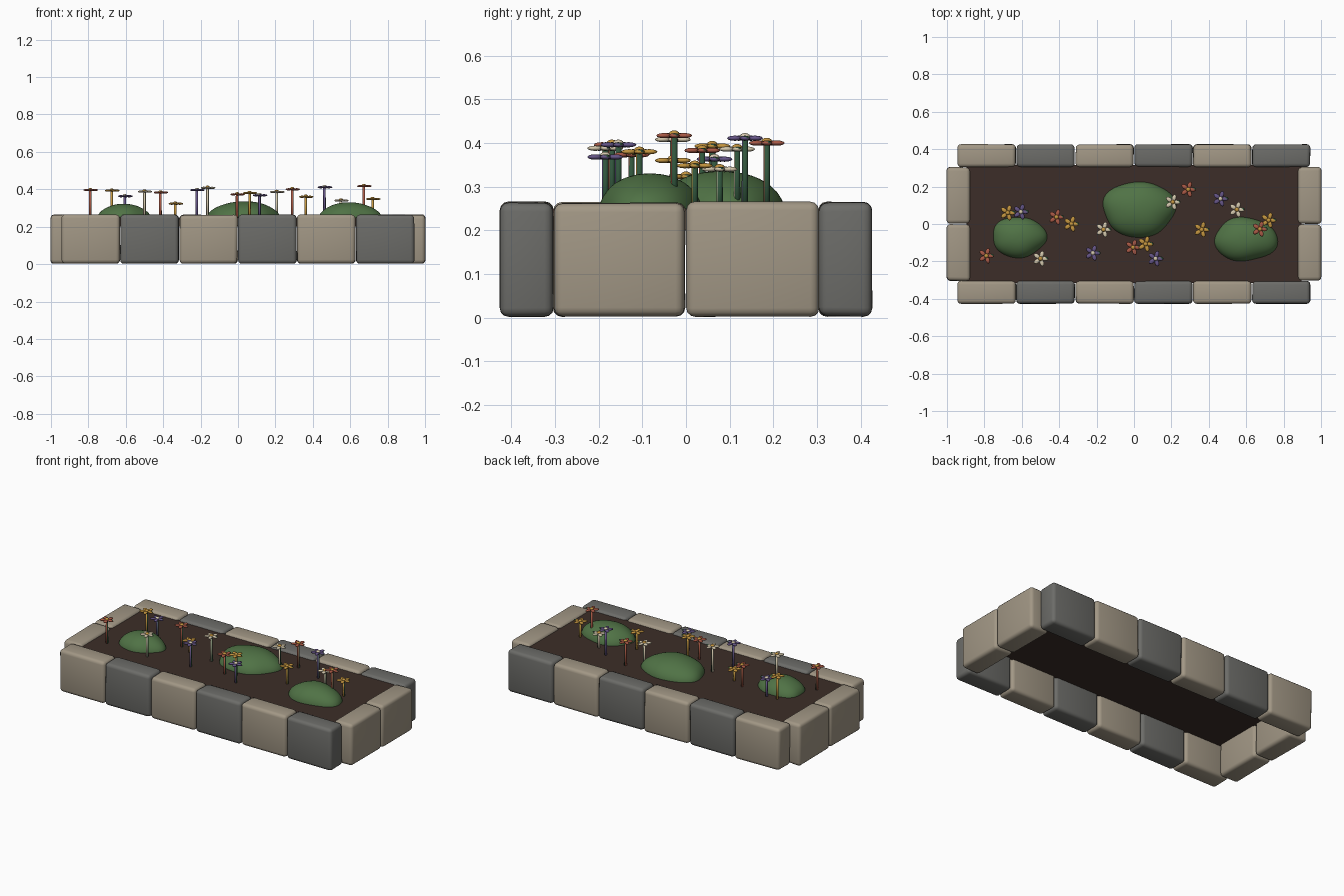
import bpy, bmesh, math, random
from mathutils import Matrix, Vector

if "Cube" in bpy.data.objects:
    bpy.data.objects.remove(bpy.data.objects["Cube"])

random.seed(7)

def material(name, rgb):
    m = bpy.data.materials.new(name)
    m.diffuse_color = (*rgb, 1)
    m.use_nodes = True
    m.node_tree.nodes["Principled BSDF"].inputs["Base Color"].default_value = m.diffuse_color
    return m

BEIGE = material("beige_stone", (0.36, 0.31, 0.235))
GREY = material("grey_stone", (0.15, 0.15, 0.14))
SOIL = material("soil", (0.045, 0.027, 0.021))
LEAF = material("leaf", (0.08, 0.17, 0.06))
STEM = material("stem", (0.03, 0.09, 0.045))
GOLD = material("gold", (0.55, 0.30, 0.05))
PETALS = {"red": material("red", (0.40, 0.10, 0.06)),
          "gold": GOLD,
          "purple": material("purple", (0.13, 0.09, 0.24)),
          "white": material("white", (0.66, 0.58, 0.42))}

def finish(bm, name, mats, angle=180):
    me = bpy.data.meshes.new(name)
    bmesh.ops.recalc_face_normals(bm, faces=bm.faces)
    for f in bm.faces:
        f.smooth = angle > 0
    bm.to_mesh(me)
    bm.free()
    for m in mats:
        me.materials.append(m)
    ob = bpy.data.objects.new(name, me)
    bpy.context.collection.objects.link(ob)
    return ob

def stone(name, x0, x1, y0, y1, mat):
    bm = bmesh.new()
    size = Vector((x1 - x0, y1 - y0, 0.265))
    centre = Vector(((x0 + x1) / 2, (y0 + y1) / 2, 0.1375))
    bmesh.ops.create_cube(bm, size=1)
    for v in bm.verts:
        v.co = Vector([c * s for c, s in zip(v.co, size)])
        v.co *= 1 - random.uniform(0, 0.03)
    bmesh.ops.bevel(bm, geom=bm.edges[:], offset=0.02, segments=3,
                    profile=0.5, affect='EDGES')
    bmesh.ops.translate(bm, verts=bm.verts, vec=centre)
    for v in bm.verts:
        v.co.z = max(v.co.z, 0.0)
    lowest = min(v.co.z for v in bm.verts)
    bmesh.ops.translate(bm, verts=bm.verts, vec=(0, 0, -lowest + 0.002))
    finish(bm, name, [mat])

# Stone border: long rows, then the two ends
W = 1.89 / 6
for side, label in ((-1, "front"), (1, "back")):
    for i in range(6):
        x = -0.945 + i * W
        ya, yb = sorted((side * 0.427, side * 0.303))
        stone(f"{label}_stone_{i + 1}", x, x + W, ya, yb, GREY if i % 2 else BEIGE)
for side, label in ((-1, "left"), (1, "right")):
    for i in range(2):
        xa, xb = sorted((side * 1.003, side * 0.875))
        stone(f"{label}_stone_{i + 1}", xa, xb, -0.306 + i * 0.306, i * 0.306, BEIGE)

# Soil slab
bm = bmesh.new()
bmesh.ops.create_cube(bm, size=1, matrix=Matrix.Translation((0, 0, 0.225))
                      @ Matrix.Diagonal((1.79, 0.63, 0.05, 1)))
finish(bm, "soil", [SOIL], 0)

# Lumpy green mounds
def mound(name, x, y, rx, ry, top, phase):
    bm = bmesh.new()
    bmesh.ops.create_icosphere(bm, subdivisions=4, radius=1)
    for v in bm.verts:
        a = math.atan2(v.co.y, v.co.x)
        flat = math.hypot(v.co.x, v.co.y)
        k = 1 + flat * (0.04 * math.sin(3 * a + phase) + 0.02 * math.sin(5 * a + 2 * phase))
        h = (top - 0.24) * (1 + 0.05 * math.sin(4 * v.co.x + phase) * flat)
        v.co = Vector((x + v.co.x * rx * k, y + v.co.y * ry * k,
                       0.24 + v.co.z * (h if v.co.z > 0 else 0.03)))
    finish(bm, name, [LEAF])

mound("left_mound", -0.615, -0.07, 0.145, 0.11, 0.322, 1.0)
mound("middle_mound", 0.027, 0.08, 0.195, 0.15, 0.336, 0.3)
mound("right_mound", 0.597, -0.083, 0.17, 0.117, 0.33, 2.2)

# Flowers: stem, five petals, domed centre
def flower(name, x, y, z, colour):
    bm = bmesh.new()
    head = z - 0.007
    def tag(first, idx):
        bm.faces.ensure_lookup_table()
        for f in bm.faces[first:]:
            f.material_index = idx
    bmesh.ops.create_cone(bm, cap_ends=True, segments=8, radius1=0.0075, radius2=0.007,
                          depth=head - 0.235,
                          matrix=Matrix.Translation((x, y, (head + 0.235) / 2)))
    n = len(bm.faces)
    for i in range(5):
        m = (Matrix.Translation((x, y, head))
             @ Matrix.Rotation(i * math.tau / 5, 4, 'Z')
             @ Matrix.Translation((0.024, 0, 0))
             @ Matrix.Diagonal((0.019, 0.012, 0.006, 1)))
        bmesh.ops.create_uvsphere(bm, u_segments=10, v_segments=6, radius=1, matrix=m)
    tag(n, 1)
    n = len(bm.faces)
    bmesh.ops.create_uvsphere(bm, u_segments=10, v_segments=6, radius=1,
                              matrix=Matrix.Translation((x, y, head + 0.004))
                              @ Matrix.Diagonal((0.012, 0.012, 0.008, 1)))
    tag(n, 2)
    ob = finish(bm, name, [STEM, PETALS[colour], PETALS["white"] if colour == "purple" else GOLD])

FLOWERS = [(-0.79, -0.17, 0.403, "red"), (-0.675, 0.06, 0.4, "gold"),
           (-0.605, 0.065, 0.37, "purple"), (-0.5, -0.185, 0.395, "white"),
           (-0.415, 0.037, 0.39, "red"), (-0.335, 0.0, 0.33, "gold"),
           (-0.22, -0.155, 0.403, "purple"), (-0.163, -0.03, 0.415, "white"),
           (-0.005, -0.125, 0.38, "red"), (0.062, -0.107, 0.387, "gold"),
           (0.115, -0.185, 0.375, "purple"), (0.207, 0.117, 0.393, "white"),
           (0.29, 0.185, 0.407, "red"), (0.362, -0.03, 0.367, "gold"),
           (0.462, 0.135, 0.418, "purple"), (0.55, 0.077, 0.347, "white"),
           (0.673, -0.027, 0.424, "red"), (0.72, 0.02, 0.355, "gold")]
for i, f in enumerate(FLOWERS):
    flower(f"flower_{i + 1}", *f)
